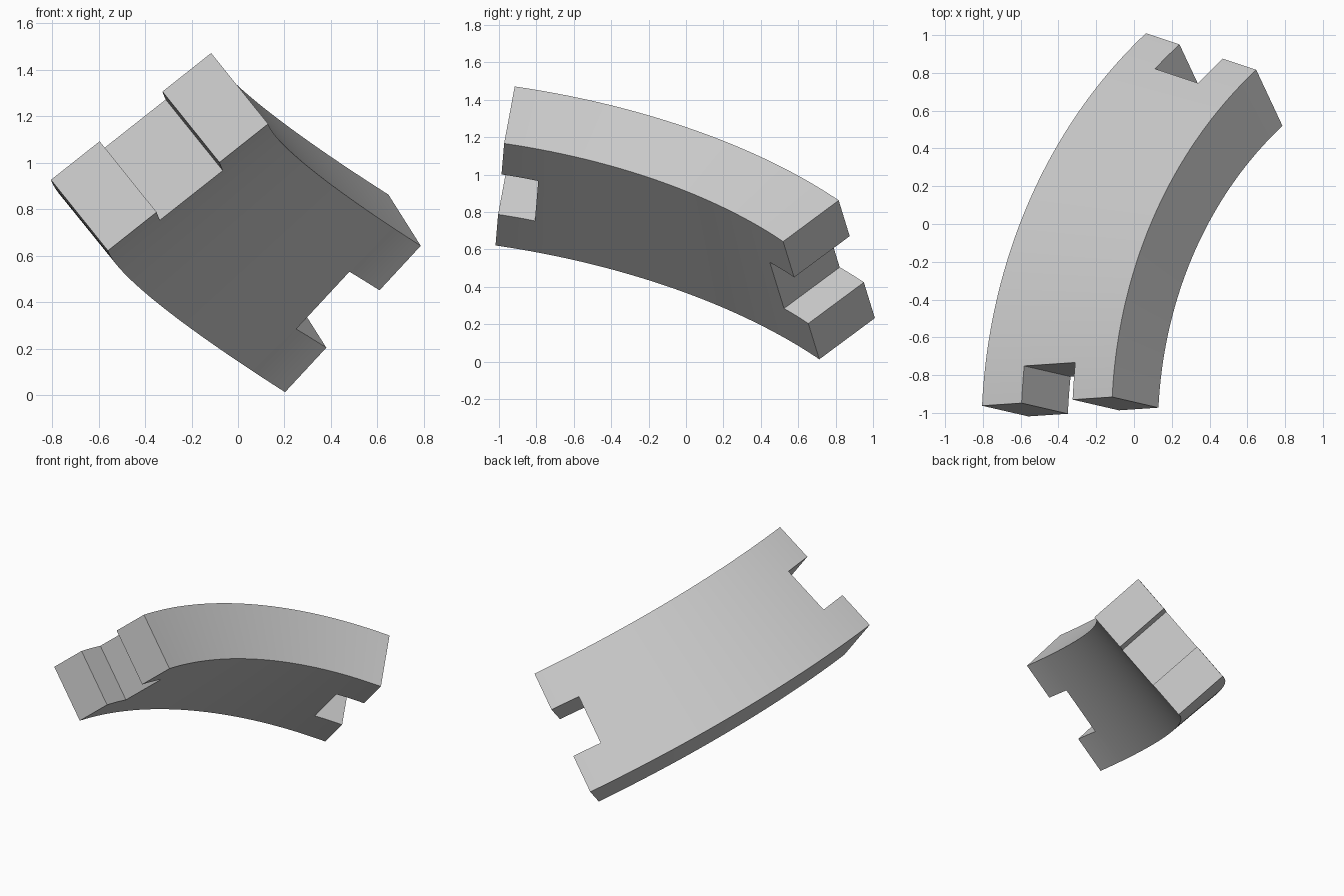
import bpy
import bmesh
from math import radians, sin, cos
from mathutils import Vector, Matrix

if "Cube" in bpy.data.objects:
    bpy.data.objects.remove(bpy.data.objects["Cube"], do_unlink=True)

WIDTH, THICK, RADIUS = 0.88, 0.395, 2.597
HALF_ANGLE, TILT = radians(22.5), radians(24.1)
NOTCH_WIDTH, NOTCH_DEPTH = 0.345, 0.2
SEGMENTS = 48

# Frame of the sweep: chord direction, revolve axis and outward direction
chord = Vector((0.3835, 0.8713, -0.3063)).normalized()
axis = Vector((0.4615, 0.106, 0.881))
axis = (axis - chord * axis.dot(chord)).normalized()
outward = axis.cross(chord).normalized()
centre = Vector((0.0436, -0.1013, 0.7419)) - outward * RADIUS * cos(HALF_ANGLE)


def section(angle):
    """Centre, width, tangent and thickness directions of the tilted section."""
    radial = outward * cos(angle) + chord * sin(angle)
    tangent = chord * cos(angle) - outward * sin(angle)
    across = axis * cos(TILT) - radial * sin(TILT)
    inward = -radial * cos(TILT) - axis * sin(TILT)
    return centre + radial * RADIUS, across, tangent, inward


def make_object(name, bm):
    bmesh.ops.recalc_face_normals(bm, faces=bm.faces[:])
    mesh = bpy.data.meshes.new(name)
    bm.to_mesh(mesh)
    bm.free()
    obj = bpy.data.objects.new(name, mesh)
    bpy.context.collection.objects.link(obj)
    return obj


# Curved band: a tilted rectangle swept round the axis
bm = bmesh.new()
rings = []
for i in range(SEGMENTS + 1):
    mid, across, tangent, inward = section(HALF_ANGLE * (2 * i / SEGMENTS - 1))
    rings.append([bm.verts.new(mid + across * WIDTH / 2 * u + inward * THICK / 2 * v)
                  for u, v in ((-1, -1), (1, -1), (1, 1), (-1, 1))])
for a, b in zip(rings, rings[1:]):
    for k in range(4):
        n = (k + 1) % 4
        bm.faces.new((a[k], a[n], b[n], b[k]))
bm.faces.new(rings[0])
bm.faces.new(rings[-1])
band = make_object("curved_band", bm)

grey = bpy.data.materials.new("plain grey")
grey.use_nodes = True
colour = (0.6, 0.6, 0.6, 1)
grey.diffuse_color = colour
grey.node_tree.nodes["Principled BSDF"].inputs["Base Color"].default_value = colour
band.data.materials.append(grey)

bpy.context.view_layer.objects.active = band
band.select_set(True)

# Square notch in the middle of each end
for side in (-1, 1):
    mid, across, tangent, inward = section(HALF_ANGLE * side)
    frame = Matrix((across * NOTCH_WIDTH, tangent * NOTCH_DEPTH * 2, inward)).transposed().to_4x4()
    bm = bmesh.new()
    bmesh.ops.create_cube(bm, size=1, matrix=Matrix.Translation(mid) @ frame)
    cutter = make_object("notch_cutter", bm)
    cutter.hide_render = True
    cut = band.modifiers.new("notch", "BOOLEAN")
    cut.operation, cut.solver, cut.object = "DIFFERENCE", "EXACT", cutter
    bpy.ops.object.modifier_apply(modifier=cut.name)
    bpy.data.objects.remove(cutter, do_unlink=True)

bpy.ops.object.shade_smooth_by_angle(angle=radians(30))
